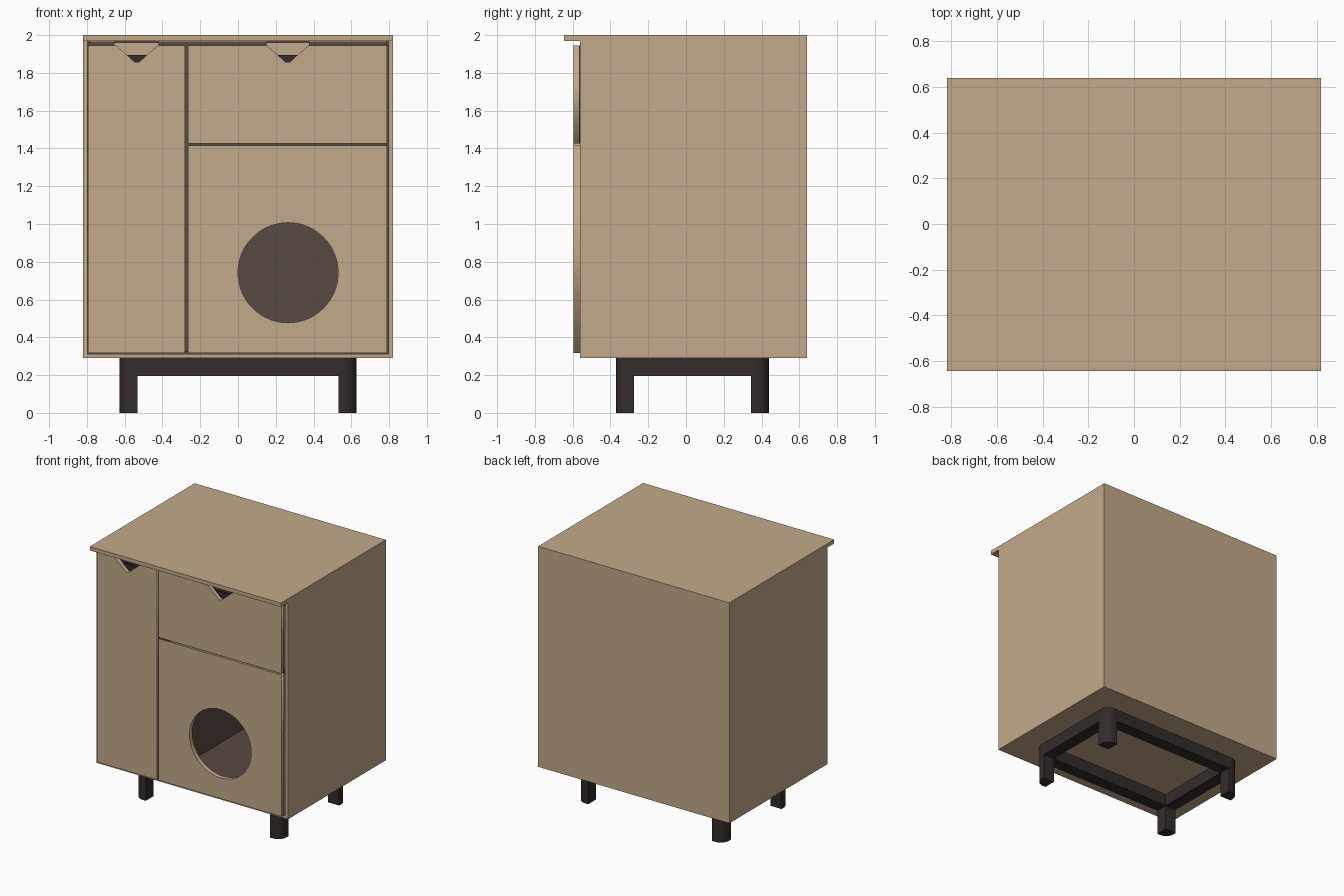
import bpy, bmesh, math

if "Cube" in bpy.data.objects:
    bpy.data.objects.remove(bpy.data.objects["Cube"])


def material(name, rgb):
    m = bpy.data.materials.new(name)
    m.diffuse_color = (*rgb, 1)
    m.use_nodes = True
    m.node_tree.nodes["Principled BSDF"].inputs["Base Color"].default_value = m.diffuse_color
    return m


WOOD = material("light_wood", (0.539, 0.402, 0.251))
INNER = material("brown_interior", (0.098, 0.069, 0.054))
DARK = material("dark_wood", (0.034, 0.025, 0.025))


def finish(name, bm, *mats):
    me = bpy.data.meshes.new(name)
    bm.to_mesh(me)
    bm.free()
    for m in mats:
        me.materials.append(m)
    ob = bpy.data.objects.new(name, me)
    bpy.context.collection.objects.link(ob)
    return ob


def box_bm(x0, x1, y0, y1, z0, z1):
    bm = bmesh.new()
    bmesh.ops.create_cube(bm, size=1)
    for v in bm.verts:
        v.co = (x1 if v.co.x > 0 else x0, y1 if v.co.y > 0 else y0, z1 if v.co.z > 0 else z0)
    return bm


def box(name, mat, *dims):
    return finish(name, box_bm(*dims), mat)


def front_panel(name, mat, y0, y1, *outlines):
    """Extruded outline in the XZ plane; further outlines become holes."""
    cu = bpy.data.curves.new(name, 'CURVE')
    cu.dimensions = '2D'
    cu.fill_mode = 'BOTH'
    cu.extrude = (y1 - y0) / 2
    for pts in outlines:
        s = cu.splines.new('POLY')
        s.points.add(len(pts) - 1)
        for p, (x, z) in zip(s.points, pts):
            p.co = (x, z, 0, 1)
        s.use_cyclic_u = True
    cu.materials.append(mat)
    ob = bpy.data.objects.new(name, cu)
    bpy.context.collection.objects.link(ob)
    ob.location.y = (y0 + y1) / 2
    ob.rotation_euler.x = math.pi / 2
    bpy.ops.object.select_all(action='DESELECT')
    ob.select_set(True)
    bpy.context.view_layer.objects.active = ob
    bpy.ops.object.convert(target='MESH')
    return ob


def notched(x0, x1, z0, z1, cx):
    """Rectangle with a finger notch in its top edge."""
    notch = [(0.112, z1), (0.05, 1.893), (0.012, 1.857)]
    return ([(x0, z0), (x1, z0), (x1, z1)]
            + [(cx + dx, z) for dx, z in notch]
            + [(cx - dx, z) for dx, z in reversed(notch)] + [(x0, z1)])


# Carcass: open-fronted hollow box with a brown inside
bm = box_bm(-0.82, 0.82, -0.56, 0.64, 0.29, 1.97)
bm.normal_update()
front = min(bm.faces, key=lambda f: f.calc_center_median().y)
bmesh.ops.inset_region(bm, faces=[front], thickness=0.032)
for v in front.verts:
    if v.co.z > 1.5:
        v.co.z = 1.965
bm.normal_update()
bmesh.ops.inset_region(bm, faces=[front], thickness=0.0001, depth=-1.17)
for f in bm.faces:
    c = f.calc_center_median()
    if abs(c.x) < 0.8 and -0.55 < c.y < 0.63 and 0.3 < c.z < 1.968:
        f.material_index = 1
finish("carcass", bm, WOOD, INNER)

# Top board with front overhang
box("top_board", WOOD, -0.82, 0.82, -0.645, 0.64, 1.97, 2.0)

# Inner divider, shelf and top rail
box("divider", INNER, -0.287, -0.255, -0.557, 0.60, 0.325, 1.96)
box("shelf", INNER, -0.255, 0.785, -0.557, 0.60, 1.405, 1.435)
box("top_rail", WOOD, -0.785, 0.785, -0.50, -0.47, 1.895, 1.96)

# Brown strip above the doors, broken at the notches
for i, (a, b) in enumerate([(-0.785, -0.655), (-0.42, 0.15), (0.375, 0.785)]):
    box(f"top_strip_{i + 1}", INNER, a, b, -0.555, -0.545, 1.935, 1.965)

# Door, drawer front and hole door
LEFT_NOTCH, RIGHT_NOTCH = -0.535, 0.263
front_panel("left_door", WOOD, -0.595, -0.56,
            notched(-0.793, -0.28, 0.317, 1.945, LEFT_NOTCH))
front_panel("drawer_front", WOOD, -0.595, -0.567,
            notched(-0.265, 0.788, 1.425, 1.945, RIGHT_NOTCH))
front_panel("drawer_back", DARK, -0.567, -0.56,
            notched(-0.265, 0.788, 1.425, 1.945, RIGHT_NOTCH))
circle = [(0.265 + 0.265 * math.cos(t * math.tau / 64), 0.742 + 0.265 * math.sin(t * math.tau / 64))
          for t in range(64)]
front_panel("hole_door", WOOD, -0.595, -0.56,
            [(-0.265, 0.317), (0.788, 0.317), (0.788, 1.415), (-0.265, 1.415)], circle)

# Dark plates seen through the notches
for side, cx in (("left", LEFT_NOTCH), ("right", RIGHT_NOTCH)):
    box(f"{side}_notch_plate", DARK, cx - 0.12, cx + 0.12, -0.545, -0.535, 1.82, 1.895)

# Legs: square with a rounded outer corner
W, R, LX, CY, LY = 0.095, 0.07, 0.627, 0.035, 0.405
for sx in (-1, 1):
    for sy in (-1, 1):
        pts = [(LX - W, LY - W), (LX, LY - W)]
        pts += [(LX - R + R * math.cos(a), LY - R + R * math.sin(a))
                for a in (k * math.pi / 16 for k in range(9))]
        pts += [(LX - W, LY)]
        bm = bmesh.new()
        f = bm.faces.new([bm.verts.new((sx * x, CY + sy * y, 0)) for x, y in pts])
        ext = bmesh.ops.extrude_face_region(bm, geom=[f], use_keep_orig=True)
        for v in ext["geom"]:
            if isinstance(v, bmesh.types.BMVert):
                v.co.z = 0.29
        bmesh.ops.recalc_face_normals(bm, faces=bm.faces)
        ob = finish(f"{'front' if sy < 0 else 'back'}_{'left' if sx < 0 else 'right'}_leg", bm, DARK)
        bpy.ops.object.select_all(action='DESELECT')
        ob.select_set(True)
        bpy.context.view_layer.objects.active = ob
        bpy.ops.object.shade_smooth_by_angle(angle=math.radians(30))

# Base rails between the legs
for s, n, m in ((-1, "front", "left"), (1, "back", "right")):
    y = sorted((CY + s * LY, CY + s * (LY - W)))
    x = sorted((s * LX, s * (LX - W)))
    box(f"{n}_base_rail", DARK, W - LX, LX - W, *y, 0.195, 0.29)
    box(f"{m}_base_rail", DARK, *x, CY - LY + W, CY + LY - W, 0.195, 0.29)
